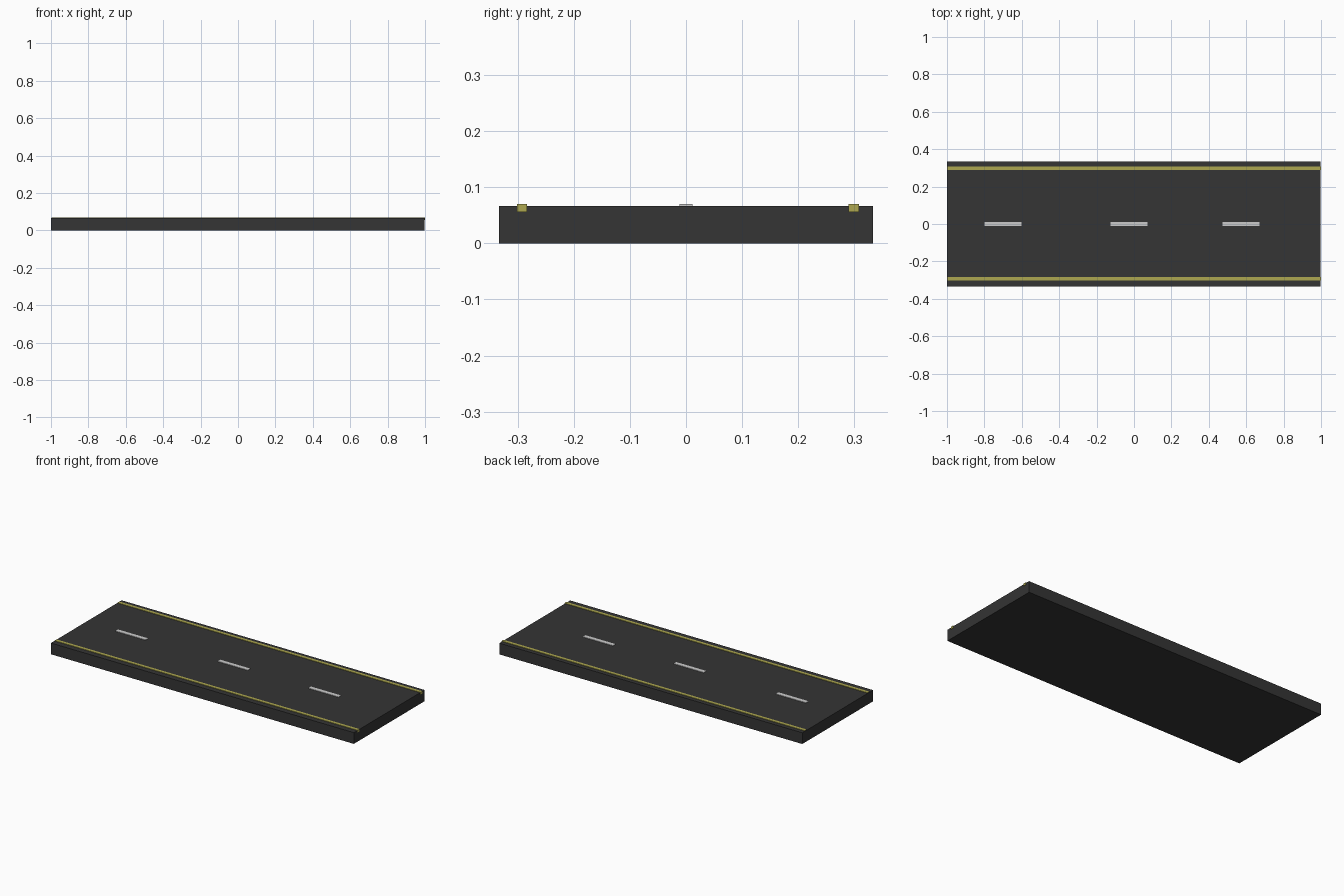
import bpy

if "Cube" in bpy.data.objects:
    bpy.data.objects.remove(bpy.data.objects["Cube"])

def material(name, rgb):
    m = bpy.data.materials.new(name)
    m.diffuse_color = (*rgb, 1)
    m.use_nodes = True
    m.node_tree.nodes["Principled BSDF"].inputs["Base Color"].default_value = m.diffuse_color
    return m

asphalt = material("asphalt_grey", (0.035, 0.035, 0.035))
yellow = material("line_yellow", (0.42, 0.39, 0.08))
white = material("dash_white", (0.6, 0.6, 0.6))

def box(name, lo, hi, mat):
    bpy.ops.mesh.primitive_cube_add(size=1, location=[(a + b) / 2 for a, b in zip(lo, hi)])
    ob = bpy.context.object
    ob.name = name
    ob.scale = [b - a for a, b in zip(lo, hi)]
    bpy.ops.object.transform_apply(location=False, rotation=False, scale=True)
    ob.data.materials.append(mat)

# road slab
box("road_slab", (-1, -0.333, 0), (0.997, 0.333, 0.067), asphalt)

# yellow edge lines, set into the slab
for side, y in (("front", -0.292), ("back", 0.299)):
    box(f"edge_line_{side}", (-0.998, y - 0.009, 0.056), (1, y + 0.009, 0.07), yellow)

# white centre dashes
for i, x in enumerate((-0.70, -0.026, 0.572)):
    box(f"centre_dash_{i + 1}", (x - 0.099, -0.012, 0.061), (x + 0.099, 0.012, 0.07), white)
